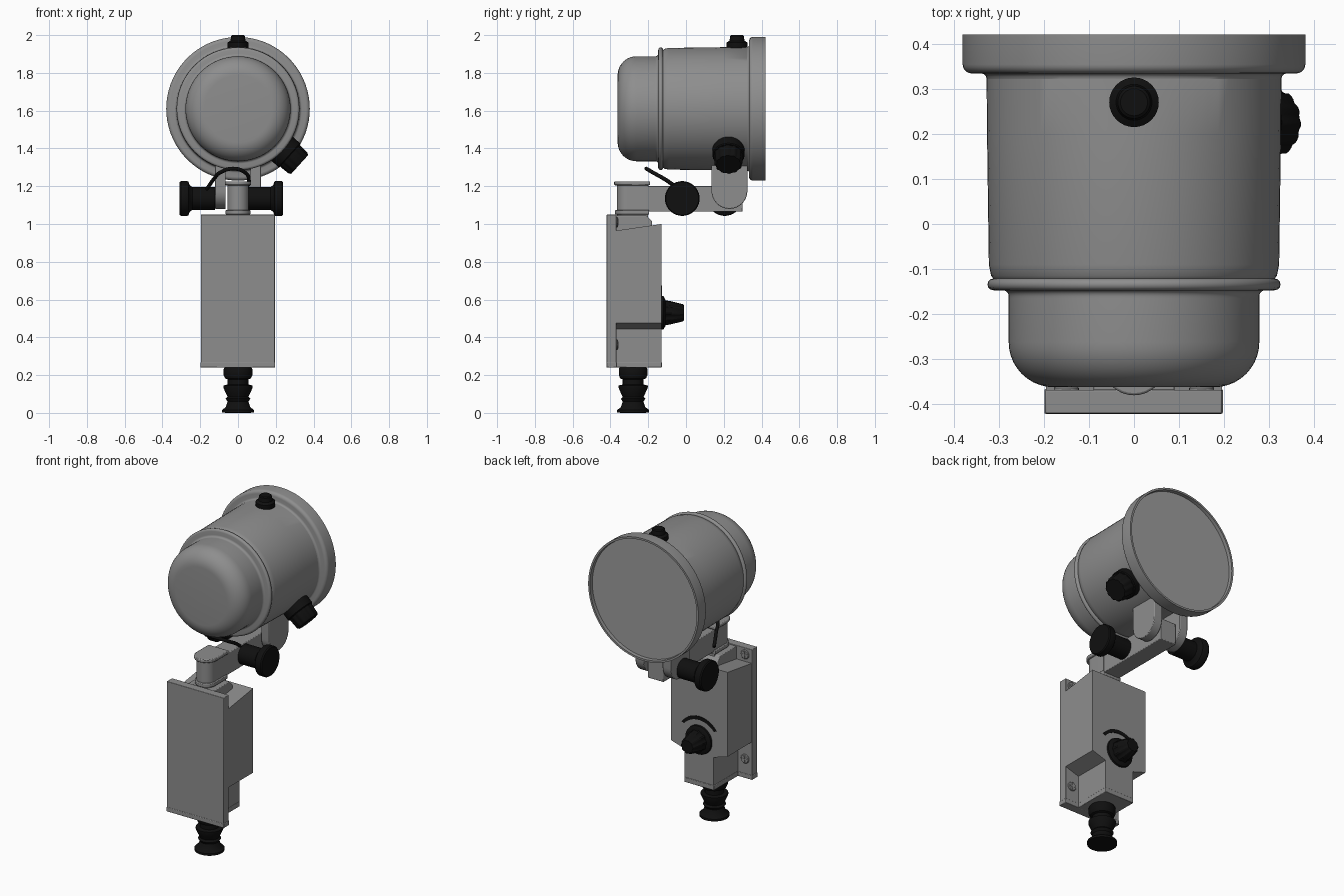
import bpy, bmesh, math
from mathutils import Vector, Matrix

cube = bpy.data.objects.get("Cube")
if cube:
    bpy.data.objects.remove(cube, do_unlink=True)


def material(name, value):
    m = bpy.data.materials.new(name)
    m.use_nodes = True
    col = (value, value, value, 1)
    m.diffuse_color = col
    bsdf = m.node_tree.nodes["Principled BSDF"]
    bsdf.inputs["Base Color"].default_value = col
    bsdf.inputs["Roughness"].default_value = 0.6
    return m


GREY = material("housing grey", 0.27)
LENS = material("lens grey", 0.33)
BLACK = material("rubber black", 0.005)


def finish(name, bm, mat, bevel=0):
    bmesh.ops.recalc_face_normals(bm, faces=bm.faces)
    me = bpy.data.meshes.new(name)
    bm.to_mesh(me)
    bm.free()
    ob = bpy.data.objects.new(name, me)
    bpy.context.collection.objects.link(ob)
    me.materials.append(mat)
    if bevel:
        mod = ob.modifiers.new("soft edges", "BEVEL")
        mod.width, mod.segments = bevel, 2
    bpy.ops.object.select_all(action="DESELECT")
    ob.select_set(True)
    bpy.context.view_layer.objects.active = ob
    bpy.ops.object.shade_smooth_by_angle(angle=math.radians(35))
    return ob


def arc(cx, cy, r, a0, a1, n=8):
    angles = [math.radians(a0 + (a1 - a0) * i / n) for i in range(n + 1)]
    return [(cx + r * math.cos(a), cy + r * math.sin(a)) for a in angles]


def lathe(name, profile, origin, axis, mat, segs=48, rib=0):
    """Revolve (radius, height) points around an axis; rib notches every other side."""
    bm = bmesh.new()
    rings = []
    for r, h in profile:
        ring = []
        for i in range(segs):
            rr = r * (1 - rib * (i // 2 % 2))
            a = math.tau * i / segs
            ring.append(bm.verts.new((rr * math.cos(a), rr * math.sin(a), h)))
        rings.append(ring)
    for a, b in zip(rings, rings[1:]):
        for i in range(segs):
            j = (i + 1) % segs
            bm.faces.new((a[i], a[j], b[j], b[i]))
    bm.faces.new(rings[0])
    bm.faces.new(rings[-1])
    turn = Vector((0, 0, 1)).rotation_difference(Vector(axis)).to_matrix().to_4x4()
    bm.transform(Matrix.Translation(origin) @ turn)
    return finish(name, bm, mat)


def prism(name, outline, plane, lo, hi, mat, bevel=0):
    """Extrude a 2D outline: plane 'yz' runs along x, 'xy' along z, 'xz' along y."""
    place = {"yz": lambda u, v, w: (w, u, v),
             "xy": lambda u, v, w: (u, v, w),
             "xz": lambda u, v, w: (u, w, v)}[plane]
    bm = bmesh.new()
    a = [bm.verts.new(place(u, v, lo)) for u, v in outline]
    b = [bm.verts.new(place(u, v, hi)) for u, v in outline]
    bm.faces.new(a)
    bm.faces.new(b)
    for i in range(len(a)):
        j = (i + 1) % len(a)
        bm.faces.new((a[i], a[j], b[j], b[i]))
    return finish(name, bm, mat, bevel)


def rect(u0, u1, v0, v1):
    return [(u0, v0), (u1, v0), (u1, v1), (u0, v1)]


# Lamp head: rounded cap, bead, barrel, flange and recessed rim
lamp = (0, 0, 1.61)
head = [(0.01, -0.362)] + arc(0.178, -0.262, 0.1, -90, 0, 10)
head += [(0.278, -0.165)] + arc(0.291, -0.16, 0.013, 180, 90, 4)
head += arc(0.312, -0.134, 0.013, -90, 90, 6)
head += [(0.317, -0.115), (0.322, -0.09), (0.326, 0.2), (0.327, 0.322)]
head += arc(0.339, 0.322, 0.012, 180, 90, 3)
head += arc(0.36, 0.354, 0.02, -90, 0, 5)
head += [(0.38, 0.42), (0.368, 0.42), (0.366, 0.395), (0.01, 0.395)]
lathe("lamp_head", head, lamp, (0, 1, 0), GREY, 72)
lathe("lens", [(0.366, 0.393), (0.366, 0.399)], lamp, (0, 1, 0), LENS, 72)

# Top button and angled side knob on the barrel
lathe("top_button", [(0.05, 0), (0.055, 0.01), (0.055, 0.05), (0.04, 0.06),
                     (0.036, 0.085), (0.03, 0.09)], (0, 0.27, 1.91), (0, 0, 1), BLACK, 32)
out = Vector((0.74, 0, -0.67)).normalized()
side = Vector((0, 0.225, 1.61))
lathe("side_knob_base", [(0.085, 0.3), (0.085, 0.365), (0.08, 0.37)], side, out, BLACK, 40)
lathe("side_knob_grip", [(0.078, 0.36), (0.074, 0.43), (0.066, 0.44)], side, out, BLACK, 48, 0.06)

# Yoke ears under the head
ear = arc(0.23, 1.175, 0.095, 180, 360, 16) + [(0.325, 1.36), (0.135, 1.36)]
for label, s in (("left", 1), ("right", -1)):
    lo, hi = sorted((s * 0.065, s * 0.122))
    prism(label + "_yoke_ear", ear, "yz", lo, hi, GREY, 0.004)

# Swing arm with its post
prism("swing_arm", rect(-0.22, 0.3, 1.065, 1.2), "yz", -0.055, 0.055, GREY, 0.004)


def tongue(r, back):
    return arc(0, -0.31, r, 180, 360, 16) + [(r, back), (-r, back)]


prism("post", tongue(0.056, -0.2), "xy", 1.03, 1.21, GREY)
prism("post_cap", tongue(0.07, -0.19), "xy", 1.205, 1.226, GREY, 0.005)
prism("post_collar", tongue(0.065, -0.195), "xy", 1.05, 1.075, GREY, 0.004)
prism("post_foot", [(-0.37, 0.95), (-0.18, 0.95), (-0.18, 1.015), (-0.21, 1.045),
                    (-0.37, 1.045)], "yz", -0.09, 0.09, GREY, 0.004)

# Clamp knobs on both sides of the arm
clamp = [(0.06, 0), (0.06, 0.12), (0.072, 0.135), (0.088, 0.14), (0.092, 0.146),
         (0.092, 0.18), (0.087, 0.187)]
lathe("left_clamp_knob", clamp, (0.052, -0.02, 1.135), (1, 0, 0), BLACK, 40)
lathe("right_clamp_knob", clamp, (-0.122, 0.205, 1.135), (-1, 0, 0), BLACK, 40)

# Cable looping over the arm
curve = bpy.data.curves.new("cable", "CURVE")
curve.dimensions = "3D"
curve.bevel_depth = 0.01
curve.bevel_resolution = 3
path = [(-0.165, -0.04, 1.185), (-0.13, -0.11, 1.235), (-0.09, -0.18, 1.275),
        (-0.02, -0.21, 1.293), (0.04, -0.17, 1.27), (0.058, -0.1, 1.23), (0.045, -0.04, 1.185)]
spline = curve.splines.new("BEZIER")
spline.bezier_points.add(len(path) - 1)
for p, co in zip(spline.bezier_points, path):
    p.co = co
    p.handle_left_type = p.handle_right_type = "AUTO"
curve.use_fill_caps = True
curve.materials.append(BLACK)
bpy.context.collection.objects.link(bpy.data.objects.new("cable", curve))

# Control box: front plate, wide upper body, narrow lower body, bottom lip
prism("front_plate", rect(-0.197, 0.195, 0.24, 1.05), "xz", -0.42, -0.368, GREY, 0.003)
bm = bmesh.new()
front, rear = [], []
body = [(-0.195, 0.475), (-0.1, 0.445), (-0.1, 0.27), (0.1, 0.27), (0.1, 0.445), (0.195, 0.475)]
for x, z in body + [(0.195, 1), (-0.195, 1)]:
    slope = 0.035 if z == 1 else 0
    front.append(bm.verts.new((x, -0.37, z - slope)))
    rear.append(bm.verts.new((x, -0.13, z)))
bm.faces.new(front)
bm.faces.new(rear)
for i in range(len(front)):
    j = (i + 1) % len(front)
    bm.faces.new((front[i], front[j], rear[j], rear[i]))
finish("control_box", bm, GREY)
prism("bottom_lip", rect(-0.102, 0.102, -0.37, -0.128), "xy", 0.24, 0.27, GREY, 0.003)
prism("plate_lip", rect(-0.199, 0.197, -0.421, -0.366), "xy", 0.24, 0.268, GREY, 0.003)

# Cross-head screws on the rear of the plate
for z in (0.36, 1.01):
    for x in (-0.15, 0.15):
        lathe("plate_screw", [(0.028, 0), (0.028, 0.006), (0.024, 0.01)],
              (x, -0.37, z), (0, 1, 0), GREY, 20)
        for w, h in ((0.018, 0.004), (0.004, 0.018)):
            prism("screw_cross", rect(x - w, x + w, z - h, z + h), "xz", -0.361, -0.358, GREY)

# Dimmer dial and its curved marking
lathe("dial_skirt", [(0.09, 0), (0.088, 0.012), (0.07, 0.022)], (0, -0.131, 0.53), (0, 1, 0), BLACK, 40)
lathe("dial_grip", [(0.068, 0.015), (0.062, 0.05), (0.046, 0.115), (0.04, 0.12)],
      (0, -0.131, 0.53), (0, 1, 0), BLACK, 40, 0.08)
mark = arc(0, 0.53, 0.145, 35, 145, 16) + arc(0, 0.518, 0.135, 140, 40, 16)
prism("dial_marking", mark, "xz", -0.131, -0.127, BLACK)

# Ribbed strain relief at the bottom
relief = [(0.06, 0), (0.085, 0.002), (0.085, 0.015), (0.065, 0.03), (0.055, 0.06), (0.065, 0.075),
          (0.055, 0.085), (0.065, 0.105), (0.078, 0.135), (0.078, 0.145), (0.055, 0.15),
          (0.055, 0.178), (0.068, 0.182), (0.076, 0.2), (0.076, 0.232), (0.07, 0.242)]
lathe("strain_relief", relief, (0, -0.28, 0), (0, 0, 1), BLACK, 40)
